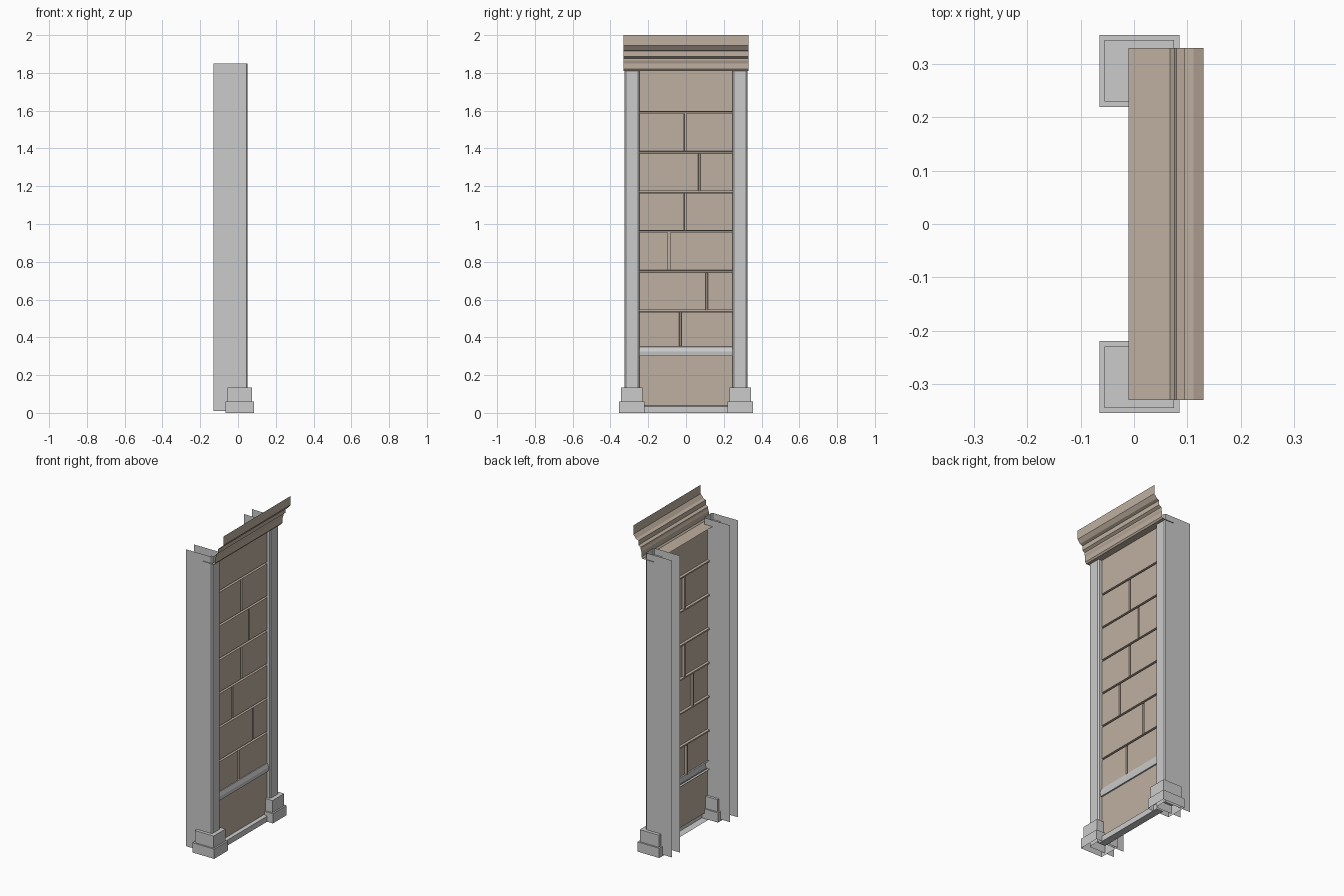
import bpy, bmesh

if "Cube" in bpy.data.objects:
    bpy.data.objects.remove(bpy.data.objects["Cube"])

stone = bpy.data.materials.new("brown_stone")
stone.diffuse_color = (0.52, 0.43, 0.35, 1)
stone.use_nodes = True
stone.node_tree.nodes["Principled BSDF"].inputs["Base Color"].default_value = stone.diffuse_color


def make(name, quads, mat=None):
    """Object from a list of quads, with shared corners welded."""
    bm = bmesh.new()
    for q in quads:
        bm.faces.new([bm.verts.new(p) for p in q])
    bmesh.ops.remove_doubles(bm, verts=bm.verts, dist=1e-5)
    me = bpy.data.meshes.new(name)
    bm.to_mesh(me)
    bm.free()
    if mat:
        me.materials.append(mat)
    ob = bpy.data.objects.new(name, me)
    bpy.context.collection.objects.link(ob)
    return ob


def along_y(profile, y0, y1):
    """Open (x, z) profile swept along y; an upward run faces +x."""
    return [[(a[0], y0, a[1]), (a[0], y1, a[1]), (b[0], y1, b[1]), (b[0], y0, b[1])]
            for a, b in zip(profile, profile[1:])]


def along_z(profile, z0, z1):
    """Open (x, y) profile swept along z; a +y run faces +x."""
    return [[(a[0], a[1], z0), (b[0], b[1], z0), (b[0], b[1], z1), (a[0], a[1], z1)]
            for a, b in zip(profile, profile[1:])]


# Stone wall sheet: blocks separated by recessed joints
W, FRONT, BACK, G = 0.25, 0.026, 0.011, 0.006
groove = [(FRONT, -G), (BACK, -G * 0.7), (BACK, G * 0.7), (FRONT, G)]
edges = [0.355, 0.54, 0.75, 0.96, 1.17, 1.38, 1.59, 1.81]
splits = [-0.03, 0.11, -0.09, -0.005, 0.07, -0.005, None]
wall = along_y([(FRONT, 0.035), (FRONT, 0.305)], -W, W)
for i, split in enumerate(splits):
    z0 = edges[i] - 0.005 if i == 0 else edges[i] + G
    z1 = edges[i + 1] if i == 6 else edges[i + 1] - G
    face = [(FRONT, z0), (FRONT, z1)]
    if split is None:
        wall += along_y(face, -W, W)
    else:
        wall += along_y(face, -W, split - G) + along_y(face, split + G, W)
        wall += along_z([(x, split + d) for x, d in groove], z0, z1)
    if i:
        wall += along_y([(x, edges[i] + d) for x, d in groove], -W, W)
make("stone_wall", wall, stone)

# Grey rails across the wall
make("dado_rail", along_y([(0.011, 0.30), (0.035, 0.30), (0.038, 0.325),
                           (0.03, 0.35), (0.011, 0.355)], -W, W))
make("base_rail", along_y([(0.0, 0.0), (0.045, 0.0), (0.045, 0.034), (0.026, 0.04)], -W, W))

# Stepped cornice, an open sheet
cornice = [(-0.01, 1.81), (0.068, 1.81), (0.075, 1.82), (0.075, 1.85), (0.08, 1.865),
           (0.08, 1.877), (0.095, 1.887), (0.095, 1.915), (0.112, 1.922),
           (0.13, 1.945), (0.13, 2.0)]
make("cornice", along_y(cornice, -0.33, 0.33), stone)

# Side posts (channels open to the back) on two-step plinths
channel = [(-0.13, 0.246), (0.044, 0.246), (0.05, 0.254), (0.05, 0.318),
           (0.044, 0.325), (-0.13, 0.325)]


def block(x0, x1, y0, y1, z0, z1):
    ring = [(x0, y0), (x1, y0), (x1, y1), (x0, y1), (x0, y0)]
    return along_z(ring, z0, z1) + [[(x, y, z1) for x, y in ring[:4]]]


for side, s in (("left", -1), ("right", 1)):
    post = channel if s > 0 else [(x, -y) for x, y in reversed(channel)]
    make(side + "_post", along_z(post, 0.01, 1.85))
    for part, x0, x1, ya, yb, z0, z1 in (("plinth_foot", -0.065, 0.085, 0.22, 0.355, 0, 0.06),
                                         ("plinth_top", -0.055, 0.075, 0.23, 0.345, 0.06, 0.135)):
        y0, y1 = sorted((s * ya, s * yb))
        make(side + "_" + part, block(x0, x1, y0, y1, z0, z1))
